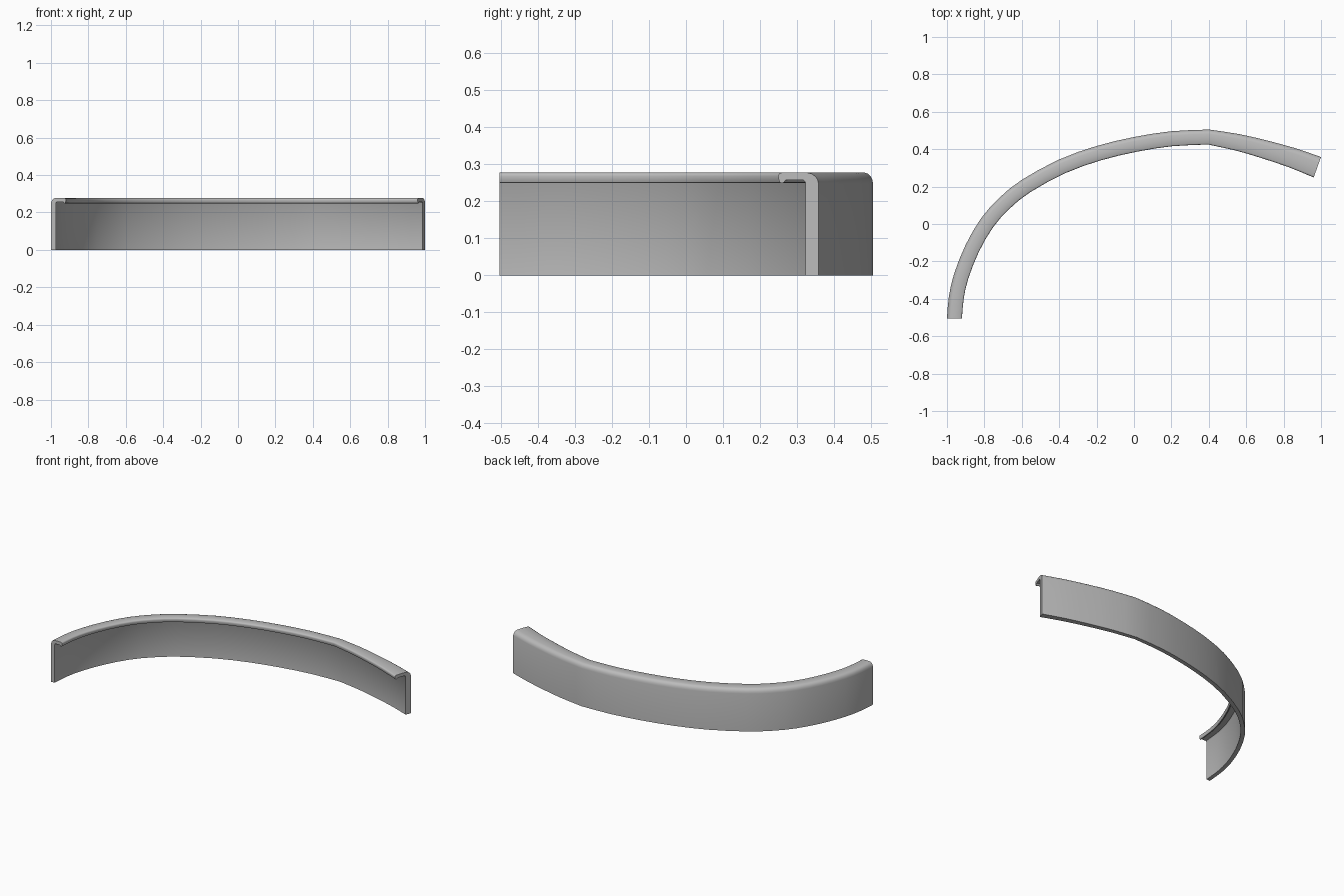
import bpy, bmesh
from mathutils import Vector

cube = bpy.data.objects.get("Cube")
if cube:
    bpy.data.objects.remove(cube)

# Grey material
grey = bpy.data.materials.new("grey")
grey.use_nodes = True
colour = (0.5, 0.5, 0.5, 1)
grey.diffuse_color = colour
grey.node_tree.nodes["Principled BSDF"].inputs["Base Color"].default_value = colour

# Outer edge of the rail in plan, in two runs that meet at a slight kink
long_run = [(-1, -.504), (-.99, -.39), (-.963, -.27), (-.902, -.115), (-.818, .03),
            (-.72, .14), (-.6, .236), (-.4, .345), (-.2, .417),
            (0, .465), (.2, .496), (.4, .505)]
short_run = [(.4, .505), (.56, .481), (.705, .448), (.86, .406), (1, .358)]

# Section: across (0 outer, 1 inner) and height, with rounded shoulder and hooked lip
section = [(0, 0), (0, .247), (.025, .258), (.08, .267), (.17, .274), (.28, .277),
           (.55, .278), (.92, .277), (.98, .274), (1, .268), (.985, .257), (.95, .25),
           (.9, .249), (.86, .251), (.82, .257), (.38, .257), (.32, .25), (.32, 0)]


def smooth_run(points):
    """Add a curved midpoint between each pair of points."""
    p = [Vector(q) for q in points]
    p = [2 * p[0] - p[1]] + p + [2 * p[-1] - p[-2]]
    out = []
    for a, b, c, d in zip(p, p[1:], p[2:], p[3:]):
        out += [b, (9 * (b + c) - a - d) / 16]
    return out + [p[-2]]


path = smooth_run(long_run)[:-1] + smooth_run(short_run)
bm = bmesh.new()
rings = []
for i, p in enumerate(path):
    t = path[min(i + 1, len(path) - 1)] - path[max(i - 1, 0)]
    inward = Vector((t.y, -t.x)).normalized()
    if i == 0:
        inward = Vector((1, 0))
    elif i == len(path) - 1:
        inward = Vector((-.34, -.94))
    width = .08 + .036 * max(0, (p.x - .4) / .6)
    rings.append([bm.verts.new((*(p + inward * width * u), z)) for u, z in section])

# Skin between the sections, then cap both ends
n = len(section)
for a, b in zip(rings, rings[1:]):
    for j in range(n):
        k = (j + 1) % n
        bm.faces.new((a[j], a[k], b[k], b[j]))
bm.faces.new(rings[0])
bm.faces.new(rings[-1])
bmesh.ops.recalc_face_normals(bm, faces=bm.faces)

mesh = bpy.data.meshes.new("curved_rail")
bm.to_mesh(mesh)
bm.free()
rail = bpy.data.objects.new("curved_rail", mesh)
bpy.context.collection.objects.link(rail)
mesh.materials.append(grey)
bpy.context.view_layer.objects.active = rail
rail.select_set(True)
bpy.ops.object.shade_smooth_by_angle(angle=0.8)
